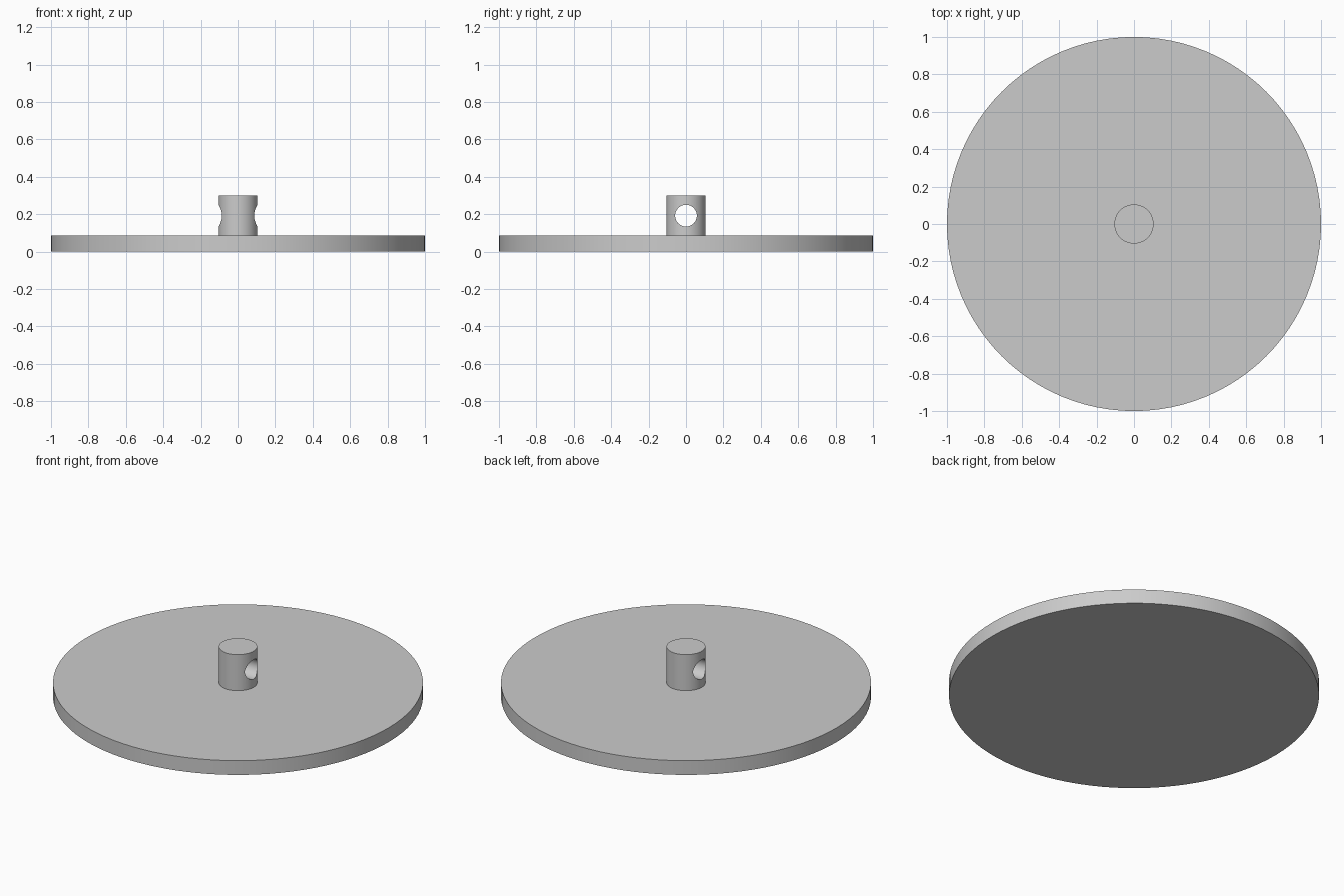
import bpy
from math import pi, radians

if "Cube" in bpy.data.objects:
    bpy.data.objects.remove(bpy.data.objects["Cube"])

DISC_TOP = 0.085
KNOB_TOP = 0.30


def cylinder(name, radius, z0, z1, sides):
    bpy.ops.mesh.primitive_cylinder_add(
        vertices=sides, radius=radius, depth=z1 - z0, location=(0, 0, (z0 + z1) / 2))
    obj = bpy.context.object
    obj.name = name
    return obj


def boolean(target, tool, operation):
    mod = target.modifiers.new(operation.title(), 'BOOLEAN')
    mod.operation = operation
    mod.solver = 'EXACT'
    mod.object = tool
    bpy.context.view_layer.objects.active = target
    bpy.ops.object.modifier_apply(modifier=mod.name)
    bpy.data.objects.remove(tool, do_unlink=True)


# Flat round base, with the central post fused to it
disc = cylinder("disc_with_post", 1.0, 0, DISC_TOP, 96)
post = cylinder("post", 0.105, DISC_TOP / 2, KNOB_TOP, 48)
boolean(disc, post, 'UNION')

# Cross hole through the post, running left to right
bpy.ops.mesh.primitive_cylinder_add(
    vertices=48, radius=0.058, depth=0.4, location=(0, 0, 0.192), rotation=(0, pi / 2, 0))
hole = bpy.context.object
hole.name = "hole_cutter"
hole.hide_render = True
boolean(disc, hole, 'DIFFERENCE')

# Smooth round walls, crisp rims
bpy.ops.object.select_all(action='DESELECT')
disc.select_set(True)
bpy.context.view_layer.objects.active = disc
bpy.ops.object.shade_smooth_by_angle(angle=radians(30))
